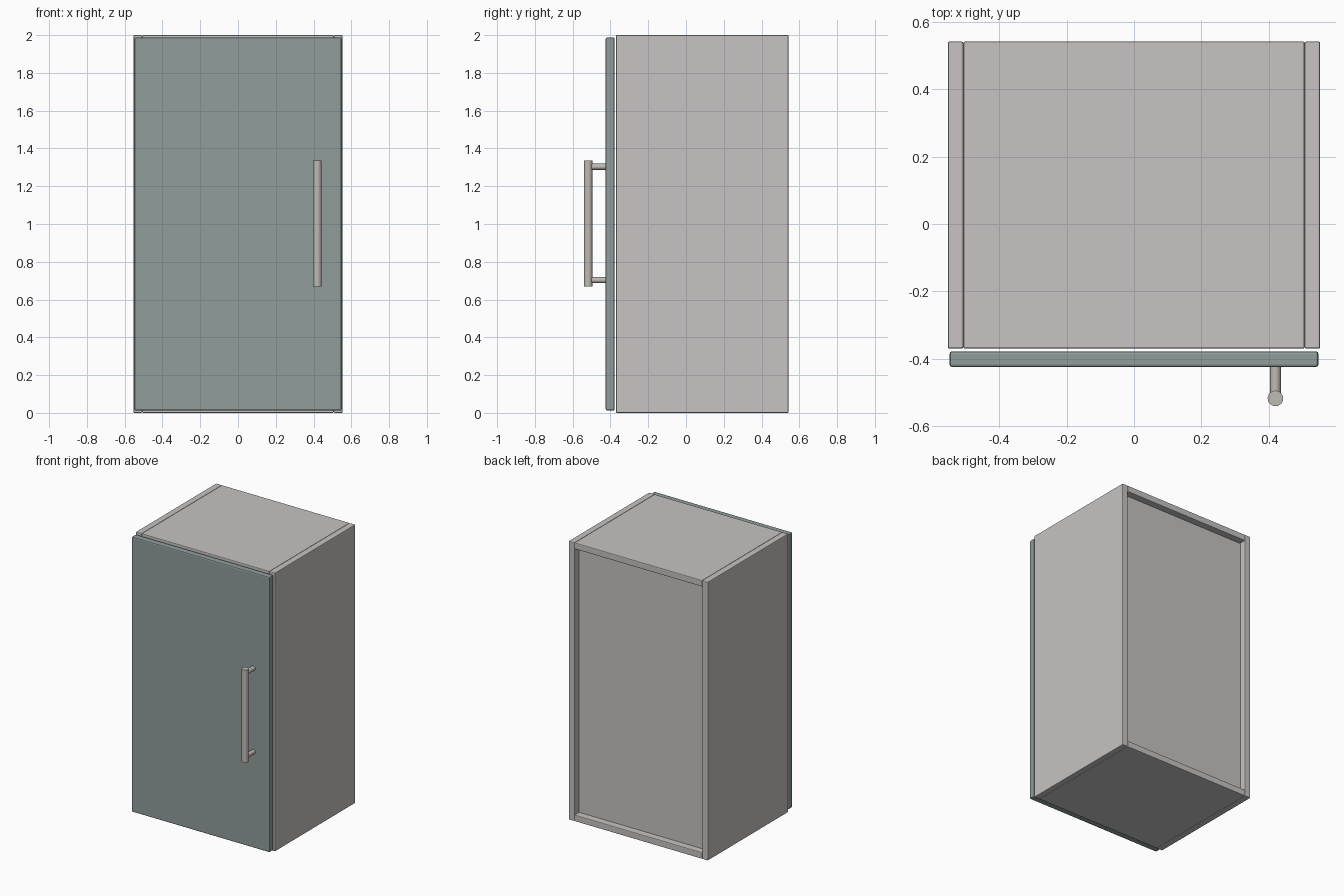
import bpy
from mathutils import Vector

cube = bpy.data.objects.get("Cube")
if cube:
    bpy.data.objects.remove(cube, do_unlink=True)


def material(name, colour):
    mat = bpy.data.materials.new(name)
    mat.use_nodes = True
    mat.diffuse_color = (*colour, 1)
    mat.node_tree.nodes["Principled BSDF"].inputs["Base Color"].default_value = (*colour, 1)
    return mat


carcass_grey = material("carcass grey", (0.57, 0.55, 0.54))
door_teal = material("door grey teal", (0.28, 0.34, 0.335))
handle_metal = material("handle metal", (0.52, 0.49, 0.46))


def panel(name, low, high, mat, bevel=0.005):
    """Board spanning two opposite corners, with softened edges."""
    low, high = Vector(low), Vector(high)
    bpy.ops.mesh.primitive_cube_add(size=1, location=(low + high) / 2)
    obj = bpy.context.object
    obj.name = name
    obj.scale = high - low
    bpy.ops.object.transform_apply(location=False, rotation=False, scale=True)
    obj.data.materials.append(mat)
    if bevel:
        mod = obj.modifiers.new("edge bevel", "BEVEL")
        mod.width = bevel
        mod.segments = 2
    return obj


def rod(name, start, end, radius, mat):
    """Round bar between two points."""
    start, end = Vector(start), Vector(end)
    axis = end - start
    bpy.ops.mesh.primitive_cylinder_add(vertices=32, radius=radius, depth=axis.length,
                                        location=(start + end) / 2)
    obj = bpy.context.object
    obj.name = name
    obj.rotation_euler = axis.to_track_quat("Z", "Y").to_euler()
    obj.data.materials.append(mat)
    bpy.ops.object.shade_smooth_by_angle()
    return obj


FRONT, BACK = -0.37, 0.542
OUTER, INNER, BOARD = 0.553, 0.507, 0.046

# Carcass: two sides with the top and bottom held between them
for side, sign in (("left", 1), ("right", -1)):
    xs = sorted((sign * INNER, sign * OUTER))
    panel(side + "_side", (xs[0], FRONT, 0), (xs[1], BACK, 2), carcass_grey)
for name, z in (("bottom_panel", 0), ("top_panel", 2 - BOARD)):
    panel(name, (-INNER, FRONT, z), (INNER, BACK, z + BOARD), carcass_grey)

# Recessed back
panel("back_panel", (-INNER, BACK - 0.075, BOARD), (INNER, BACK - 0.05, 2 - BOARD),
      carcass_grey, bevel=0)

# Door, standing slightly clear of the carcass
panel("door", (-0.548, -0.425, 0.012), (0.548, -0.378, 1.988), door_teal, bevel=0.008)

# Bar handle on two posts
HX, HY = 0.42, -0.518
rod("handle_bar", (HX, HY, 0.67), (HX, HY, 1.335), 0.023, handle_metal)
for name, z in (("lower_handle_post", 0.703), ("upper_handle_post", 1.303)):
    rod(name, (HX, HY, z), (HX, -0.42, z), 0.016, handle_metal)
